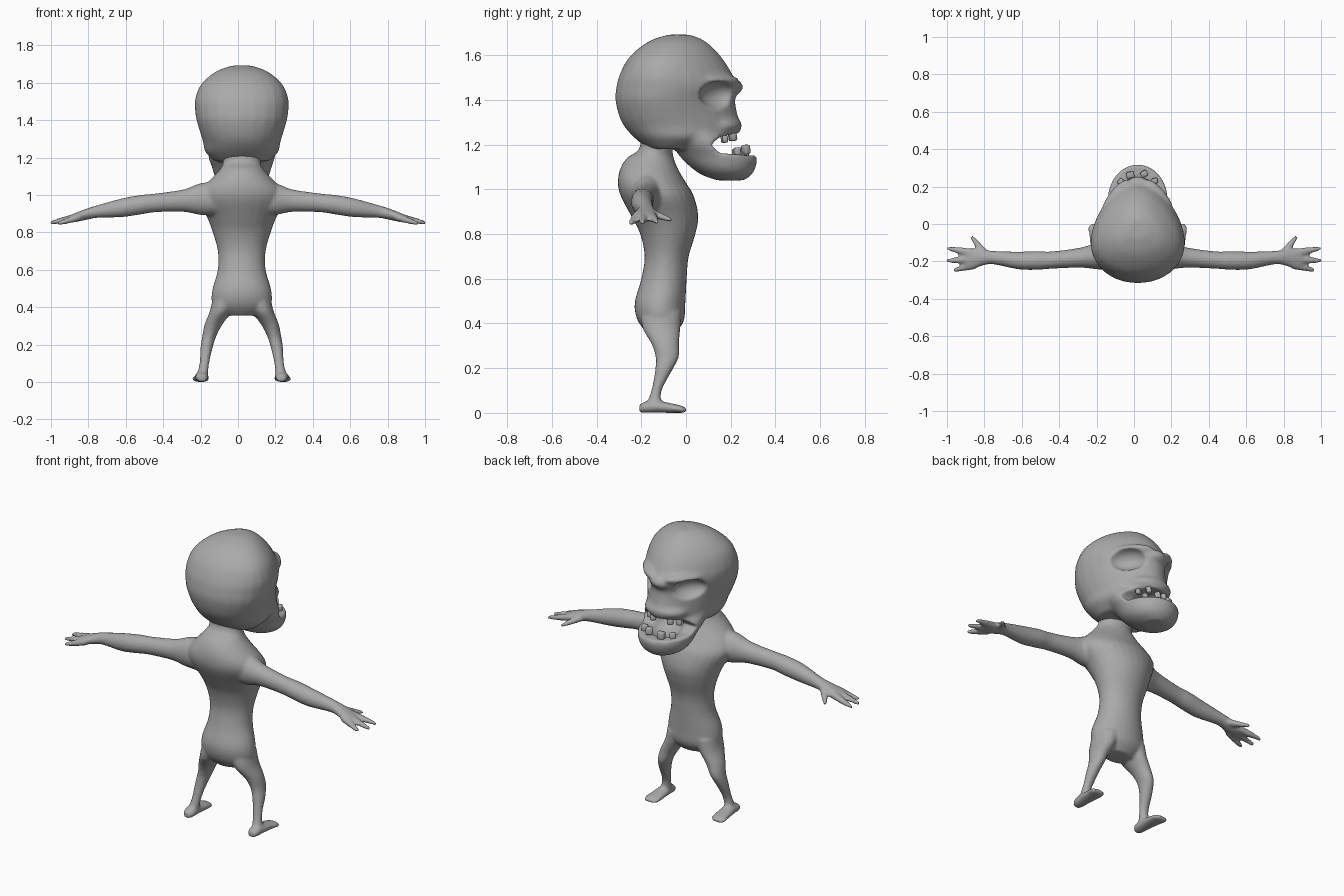
import bpy, bmesh, math
from mathutils import Vector, Matrix

if "Cube" in bpy.data.objects:
    bpy.data.objects.remove(bpy.data.objects["Cube"])

CX = 0.02          # the trunk and head sit slightly off the arm span's centre
X, Y, Z = Vector((1, 0, 0)), Vector((0, 1, 0)), Vector((0, 0, 1))
GREY = bpy.data.materials.new("dark_grey")
GREY.diffuse_color = (0.4, 0.4, 0.4, 1)
GREY.use_nodes = True
GREY.node_tree.nodes["Principled BSDF"].inputs["Base Color"].default_value = GREY.diffuse_color


def spline(rows, n=4):
    """Catmull-Rom resampling of a table of section values."""
    out = []
    for i in range(len(rows) - 1):
        p = [rows[max(0, min(len(rows) - 1, i + k))] for k in (-1, 0, 1, 2)]
        for j in range(n):
            t = j / n
            out.append([b + 0.5 * t * (c - a + t * (2*a - 5*b + 4*c - d + t * (3*(b - c) + d - a)))
                        for a, b, c, d in zip(*p)])
    return out + [list(rows[-1])]


def loft(bm, rows, u, v, egg=0.0, n=28):
    """Skin elliptical sections (x, y, z, radius_u, radius_v); egg narrows the +v side."""
    rings = []
    for x, y, z, ru, rv in spline(rows):
        ring = []
        for k in range(n):
            a = 2 * math.pi * k / n
            p = Vector((x, y, z)) + u * (ru * math.sin(a) * (1 - egg * math.cos(a))) + v * (rv * math.cos(a))
            ring.append(bm.verts.new(p))
        rings.append(ring)
    for r, q in zip(rings, rings[1:]):
        for k in range(n):
            bm.faces.new((r[k], r[(k + 1) % n], q[(k + 1) % n], q[k]))
    bm.faces.new(rings[0])
    bm.faces.new(rings[-1])


def ellipsoid(bm, loc, radii, turn=0.0):
    m = Matrix.Translation(loc) @ Matrix.Rotation(turn, 4, 'Z') @ Matrix.Diagonal((*radii, 1))
    bmesh.ops.create_uvsphere(bm, u_segments=28, v_segments=16, radius=1, matrix=m)


def finish(bm, name):
    bmesh.ops.recalc_face_normals(bm, faces=bm.faces[:])
    me = bpy.data.meshes.new(name)
    bm.to_mesh(me)
    bm.free()
    ob = bpy.data.objects.new(name, me)
    bpy.context.collection.objects.link(ob)
    return ob


def remesh(ob, size, smooth):
    m = ob.modifiers.new("fuse", 'REMESH')
    m.mode, m.voxel_size = 'VOXEL', size
    s = ob.modifiers.new("soften", 'SMOOTH')
    s.factor, s.iterations = 0.5, smooth


def bake(ob):
    bpy.ops.object.select_all(action='DESELECT')
    ob.select_set(True)
    bpy.context.view_layer.objects.active = ob
    bpy.ops.object.convert(target='MESH')
    bpy.ops.object.shade_smooth()
    ob.data.materials.clear()
    ob.data.materials.append(GREY)
    for p in ob.data.polygons:
        p.material_index = 0


def upright(rows):
    """(z, y_back, y_front, half_width) -> loft sections."""
    return [(CX, (b + f) / 2, z, w, (f - b) / 2) for z, b, f, w in rows]


# Body: trunk and neck
bm = bmesh.new()
loft(bm, upright([
    (0.355, -0.17, -0.05, 0.09), (0.41, -0.215, -0.01, 0.155), (0.49, -0.23, -0.003, 0.158),
    (0.60, -0.20, 0.003, 0.128), (0.70, -0.185, 0.012, 0.128), (0.80, -0.205, 0.042, 0.155),
    (0.88, -0.245, 0.055, 0.185), (0.97, -0.292, 0.035, 0.23), (1.03, -0.305, 0.0, 0.215),
    (1.09, -0.295, -0.035, 0.16), (1.14, -0.265, -0.055, 0.115), (1.18, -0.21, -0.06, 0.10),
    (1.26, -0.20, -0.06, 0.12)]), X, Y)

for s in (-1, 1):
    # Arm and palm
    loft(bm, [(s * x, y, z, ry, rz) for x, y, z, ry, rz in (
        (0.10, -0.17, 0.98, 0.08, 0.09), (0.20, -0.172, 0.978, 0.07, 0.085),
        (0.29, -0.18, 0.97, 0.053, 0.06), (0.44, -0.193, 0.958, 0.046, 0.05),
        (0.52, -0.195, 0.948, 0.05, 0.052), (0.62, -0.195, 0.932, 0.047, 0.05),
        (0.75, -0.18, 0.912, 0.036, 0.034), (0.81, -0.18, 0.897, 0.043, 0.03),
        (0.87, -0.187, 0.88, 0.056, 0.024), (0.90, -0.19, 0.873, 0.045, 0.018))], Y, Z)
    # Fingers and thumb
    for a, b in (((0.86, -0.155, 0.882), (1.0, -0.13, 0.853)),
                 ((0.86, -0.19, 0.882), (1.005, -0.196, 0.85)),
                 ((0.85, -0.218, 0.882), (0.965, -0.248, 0.846)),
                 ((0.79, -0.17, 0.90), (0.87, -0.066, 0.862))):
        a, b = (Vector((s * p[0], p[1], p[2])) for p in (a, b))
        u = (b - a).cross(Z).normalized()
        v = u.cross(b - a).normalized()
        loft(bm, [(*a.lerp(b, t), r, r * 0.9) for t, r in ((0, 0.024), (0.55, 0.018), (1, 0.01))],
             u, v, n=12)
    # Leg
    loft(bm, [(CX + s * x, y, z, rx, ry) for x, y, z, rx, ry in (
        (0.085, -0.11, 0.45, 0.07, 0.09), (0.11, -0.11, 0.38, 0.06, 0.085),
        (0.15, -0.093, 0.31, 0.048, 0.062), (0.172, -0.084, 0.25, 0.038, 0.052),
        (0.187, -0.10, 0.19, 0.033, 0.038), (0.20, -0.132, 0.10, 0.026, 0.023),
        (0.212, -0.145, 0.03, 0.03, 0.035))], X, Y)
    # Foot
    loft(bm, [(CX + s * x, y, h, w, h) for x, y, h, w in (
        (0.212, -0.208, 0.018, 0.02), (0.213, -0.185, 0.025, 0.033), (0.214, -0.14, 0.028, 0.036),
        (0.216, -0.07, 0.022, 0.042), (0.22, -0.02, 0.016, 0.045), (0.222, 0.0, 0.011, 0.03))], X, Z)
body = finish(bm, "body")
remesh(body, 0.009, 4)
bake(body)

# Head: cranium and upper face
bm = bmesh.new()
loft(bm, upright([
    (1.692, -0.08, 0.02, 0.05), (1.66, -0.17, 0.09, 0.135), (1.59, -0.255, 0.16, 0.213),
    (1.51, -0.298, 0.21, 0.243), (1.455, -0.312, 0.235, 0.243), (1.40, -0.316, 0.22, 0.235),
    (1.33, -0.30, 0.232, 0.215), (1.28, -0.275, 0.245, 0.20), (1.23, -0.23, 0.22, 0.19),
    (1.18, -0.17, 0.08, 0.14)]), X, Y, egg=0.25)
# Upper lip and brow bridge
ellipsoid(bm, (CX, 0.14, 1.285), (0.135, 0.112, 0.05))
ellipsoid(bm, (CX, 0.215, 1.458), (0.06, 0.04, 0.035))
# Lower jaw
loft(bm, upright([
    (1.04, 0.14, 0.26, 0.06), (1.065, 0.07, 0.293, 0.115), (1.10, 0.02, 0.312, 0.145),
    (1.15, -0.03, 0.315, 0.16), (1.20, -0.06, 0.25, 0.178), (1.25, -0.08, 0.18, 0.18)]), X, Y, egg=0.03)
# Brow ridges
for s in (-1, 1):
    ellipsoid(bm, (CX + s * 0.115, 0.155, 1.487), (0.11, 0.036, 0.026), -s * math.radians(50))
head = finish(bm, "head")
remesh(head, 0.011, 2)

# Cutters: mouth slot, mouth cavity, eye sockets
bm = bmesh.new()
slot = [(0.11, 1.20), (0.15, 1.234), (0.22, 1.25), (0.42, 1.255), (0.42, 1.155), (0.28, 1.152), (0.15, 1.162)]
face = bm.faces.new([bm.verts.new((-0.4, y, z)) for y, z in slot])
ext = bmesh.ops.extrude_face_region(bm, geom=[face])
bmesh.ops.translate(bm, vec=(0.8, 0, 0), verts=[g for g in ext['geom'] if isinstance(g, bmesh.types.BMVert)])
cutters = [finish(bm, "mouth_cutter")]
bm = bmesh.new()
ellipsoid(bm, (CX, 0.17, 1.19), (0.10, 0.10, 0.07))
cutters.append(finish(bm, "cavity_cutter"))
bm = bmesh.new()
for s in (-1, 1):
    ellipsoid(bm, (CX + s * 0.152, 0.148, 1.422), (0.105, 0.066, 0.062), -s * math.radians(48))
cutters.append(finish(bm, "socket_cutter"))
for c in cutters:
    m = head.modifiers.new("cut", 'BOOLEAN')
    m.operation, m.object, m.solver = 'DIFFERENCE', c, 'EXACT'
remesh(head, 0.009, 5)
bake(head)
for c in cutters:
    bpy.data.objects.remove(c)

# Teeth: mostly in the lower jaw
bm = bmesh.new()
for x, y, z, size, turn in (
        (-0.04, 0.262, 1.168, 0.042, 0.2), (0.035, 0.268, 1.178, 0.038, 0.6), (-0.09, 0.225, 1.165, 0.034, 0.9),
        (0.09, 0.23, 1.168, 0.036, 0.3),
        (-0.06, 0.205, 1.235, 0.034, 0.4), (0.05, 0.21, 1.235, 0.034, 0.7),
        (-0.095, 0.17, 1.225, 0.03, 0.5), (0.095, 0.175, 1.225, 0.03, 0.2)):
    m = (Matrix.Translation((CX + x, y, z)) @ Matrix.Rotation(turn, 4, 'Z')
         @ Matrix.Rotation(turn * 0.3, 4, 'X') @ Matrix.Diagonal((size, size * 0.8, size * 1.1, 1)))
    bmesh.ops.create_cube(bm, size=1, matrix=m)
teeth = finish(bm, "teeth")
bev = teeth.modifiers.new("round", 'BEVEL')
bev.width, bev.segments = 0.008, 2
bake(teeth)
